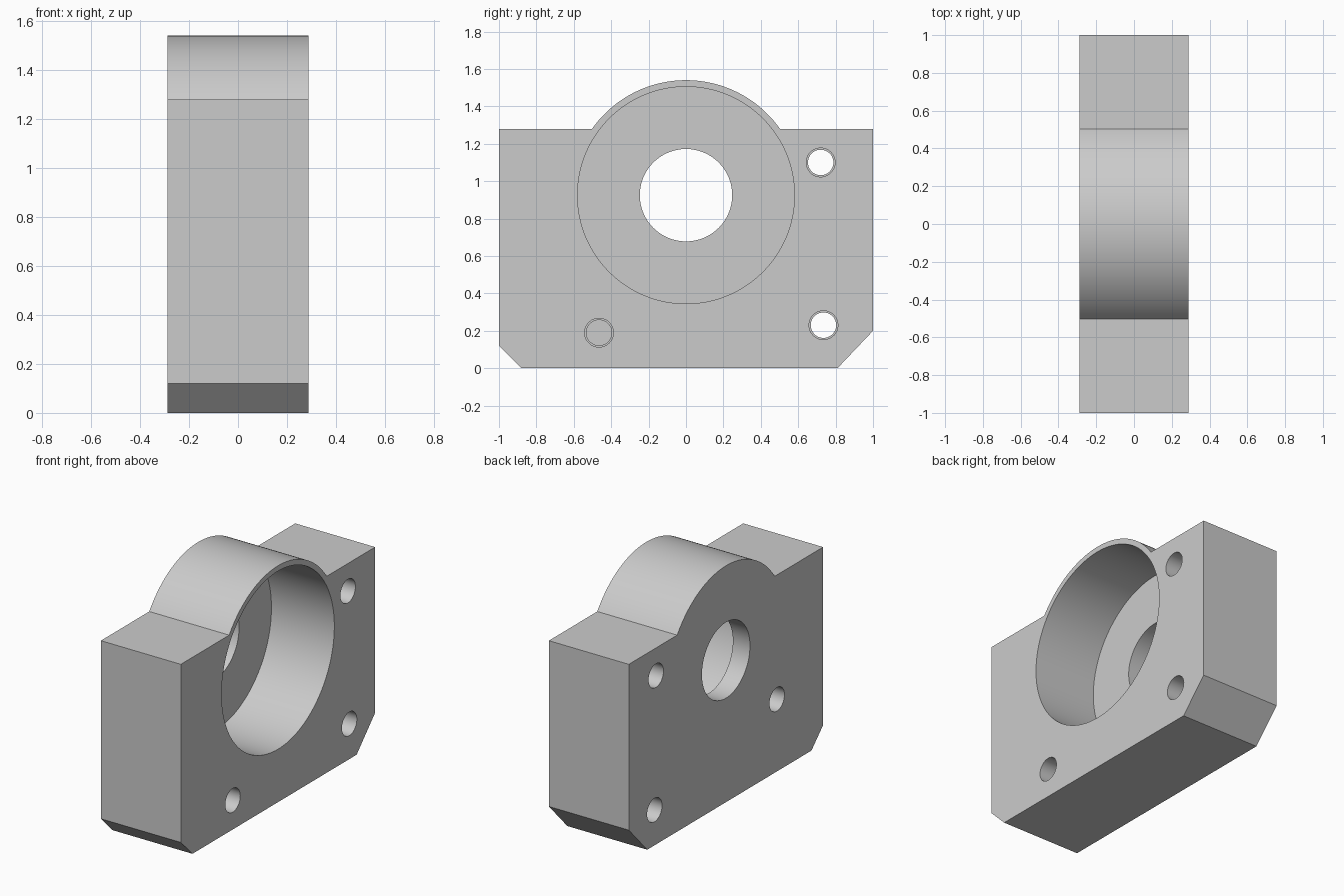
import bpy, bmesh, math

cube = bpy.data.objects.get("Cube")
if cube:
    bpy.data.objects.remove(cube, do_unlink=True)

HALF = 0.288            # half the block thickness
AXIS_Z = 0.925          # height of the bearing axis
BOSS_R = 0.615
SHOULDER_Z = 1.28

grey = bpy.data.materials.new("plain_grey")
grey.use_nodes = True
colour = (0.6, 0.6, 0.6, 1)
grey.diffuse_color = colour
grey.node_tree.nodes["Principled BSDF"].inputs["Base Color"].default_value = colour


def add_object(name, bm):
    bmesh.ops.recalc_face_normals(bm, faces=bm.faces)
    mesh = bpy.data.meshes.new(name)
    bm.to_mesh(mesh)
    bm.free()
    mesh.materials.append(grey)
    obj = bpy.data.objects.new(name, mesh)
    bpy.context.collection.objects.link(obj)
    return obj


def lathe_x(name, y, z, profile, sides):
    """Stepped solid of revolution along x from (x, radius) pairs."""
    bm = bmesh.new()
    rings = []
    for x, r in profile:
        angles = [2 * math.pi * i / sides for i in range(sides)]
        rings.append([bm.verts.new((x, y + r * math.cos(a), z + r * math.sin(a)))
                      for a in angles])
    for a, b in zip(rings, rings[1:]):
        for i in range(sides):
            j = (i + 1) % sides
            bm.faces.new((a[i], a[j], b[j], b[i]))
    bm.faces.new(rings[0])
    bm.faces.new(rings[-1])
    return add_object(name, bm)


# Housing block: chamfered outline with a round boss on top
outline = [(-1, SHOULDER_Z), (-1, 0.12), (-0.88, 0), (0.81, 0), (1, 0.2), (1, SHOULDER_Z)]
start = math.asin((SHOULDER_Z - AXIS_Z) / BOSS_R)
steps = 64
for i in range(steps + 1):
    a = start + (math.pi - 2 * start) * i / steps
    outline.append((BOSS_R * math.cos(a), AXIS_Z + BOSS_R * math.sin(a)))
bm = bmesh.new()
face = bm.faces.new([bm.verts.new((-HALF, y, z)) for y, z in outline])
side = bmesh.ops.extrude_face_region(bm, geom=[face])["geom"]
bmesh.ops.translate(bm, vec=(2 * HALF, 0, 0),
                    verts=[v for v in side if isinstance(v, bmesh.types.BMVert)])
housing = add_object("bearing_housing", bm)

# Cutters: bearing pocket with shaft bore, then the screw holes
OUT = HALF + 0.05
WIDE, CORE = 0.077, 0.068
STEP = HALF - 0.22      # where a screw hole narrows
FLOOR = -0.165          # bottom of the bearing pocket
through = [(-OUT, WIDE), (-STEP, WIDE), (-STEP, CORE), (STEP, CORE), (STEP, WIDE), (OUT, WIDE)]
blind = [(0, CORE), (STEP, CORE), (STEP, WIDE), (OUT, WIDE)]
cutters = [
    lathe_x("pocket_cutter", 0, AXIS_Z,
            [(-OUT, 0.247), (FLOOR, 0.247), (FLOOR, 0.58), (OUT, 0.58)], 128),
    lathe_x("upper_hole_cutter", 0.72, 1.1, through, 48),
    lathe_x("lower_hole_cutter", 0.735, 0.23, through, 48),
    lathe_x("left_blind_hole_cutter", -0.465, 0.19, blind, 48),
    lathe_x("right_blind_hole_cutter", -0.525, 0.47, [(-x, r) for x, r in blind], 48),
]
bpy.context.view_layer.objects.active = housing
for cutter in cutters:
    mod = housing.modifiers.new(cutter.name, "BOOLEAN")
    mod.operation = "DIFFERENCE"
    mod.solver = "EXACT"
    mod.object = cutter
    bpy.ops.object.modifier_apply(modifier=mod.name)
for cutter in cutters:
    bpy.data.objects.remove(cutter, do_unlink=True)

# Smooth the round walls, keep machined edges crisp
bpy.ops.object.select_all(action="DESELECT")
housing.select_set(True)
bpy.ops.object.shade_smooth_by_angle(angle=math.radians(25))
